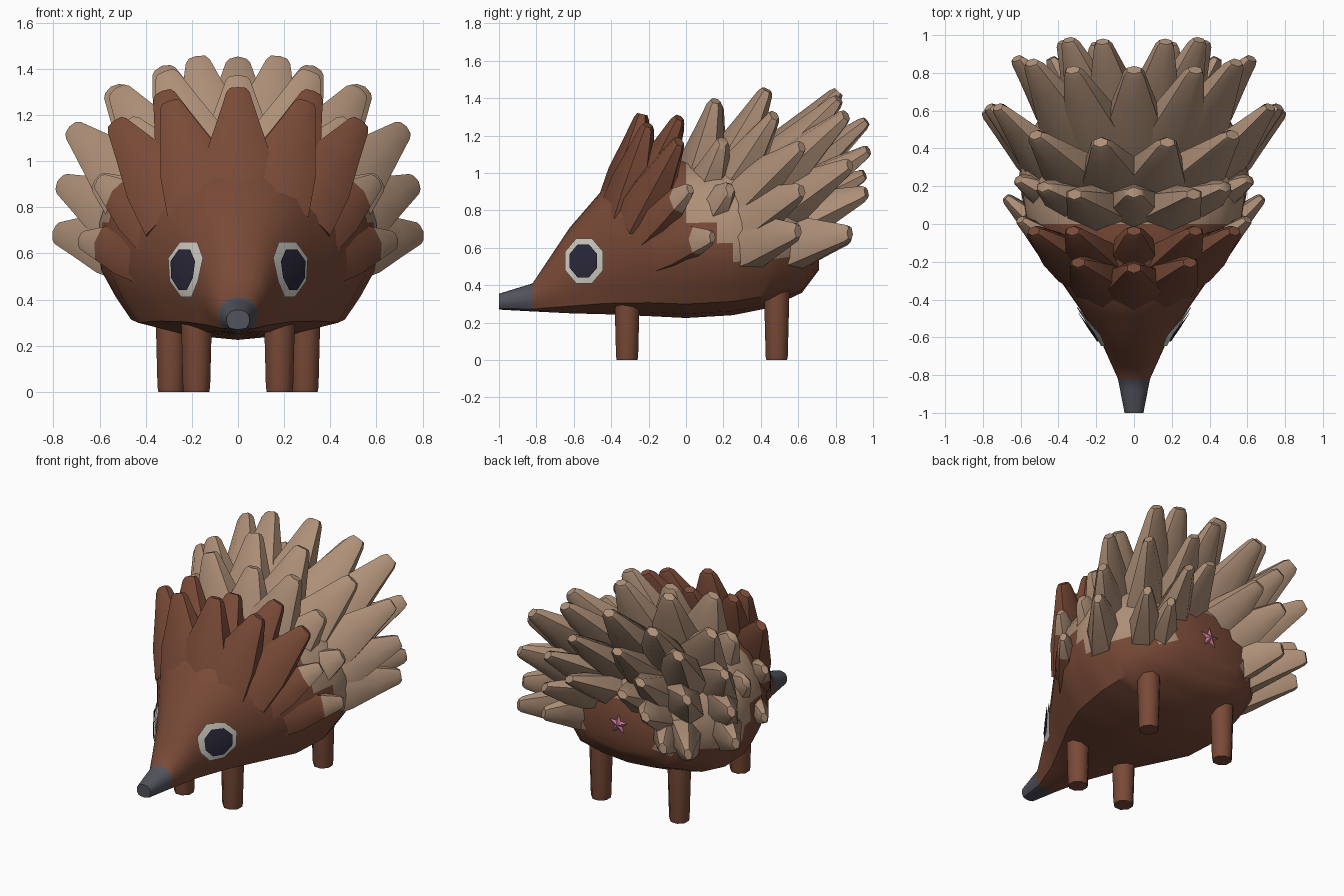
import bpy, bmesh, math
from mathutils import Vector

cube = bpy.data.objects.get("Cube")
if cube:
    bpy.data.objects.remove(cube, do_unlink=True)


def material(name, rgb):
    m = bpy.data.materials.new(name)
    m.use_nodes = True
    m.diffuse_color = (*rgb, 1)
    m.node_tree.nodes["Principled BSDF"].inputs["Base Color"].default_value = (*rgb, 1)
    return m


BROWN = material("brown fur", (0.19, 0.068, 0.038))
TAN = material("tan quills", (0.42, 0.275, 0.185))
GREY = material("grey nose", (0.085, 0.085, 0.11))
WHITE = material("eye white", (0.66, 0.63, 0.57))
DARK = material("eye dark", (0.025, 0.023, 0.045))
PINK = material("pink", (0.55, 0.19, 0.30))


def finish(bm, name, mats, angle=40):
    bmesh.ops.recalc_face_normals(bm, faces=bm.faces)
    me = bpy.data.meshes.new(name)
    bm.to_mesh(me)
    bm.free()
    for m in mats:
        me.materials.append(m)
    me.shade_smooth()
    me.set_sharp_from_angle(angle=math.radians(angle))
    ob = bpy.data.objects.new(name, me)
    bpy.context.collection.objects.link(ob)
    return ob


def bridge(bm, rings, mat=lambda i: 0):
    for i, (a, b) in enumerate(zip(rings, rings[1:])):
        n = len(a)
        for k in range(n):
            f = bm.faces.new((a[k], a[(k + 1) % n], b[(k + 1) % n], b[k]))
            f.material_index = mat(i)


# Body: sections are y, half width, bottom z, top z
SECTIONS = [(-1.0, .05, .27, .355), (-.82, .085, .26, .41), (-.62, .175, .25, .71),
            (-.43, .30, .245, .93), (-.2, .46, .235, 1.08), (0, .57, .225, 1.10),
            (.25, .61, .24, 1.10), (.45, .57, .28, 1.06), (.62, .46, .36, .97),
            (.71, .28, .48, .82)]
# Half outline as fractions of half width and height
PROFILE = [(0, 0), (.4, .025), (.76, .085), (.87, .2), (.97, .33), (1, .45), (.985, .58),
           (.93, .70), (.79, .84), (.53, .94), (.27, .985), (0, 1)]


def section(y):
    for a, b in zip(SECTIONS, SECTIONS[1:]):
        if y <= b[0]:
            t = (y - a[0]) / (b[0] - a[0])
            return [p + (q - p) * t for p, q in zip(a, b)]


def surface_x(y, z):
    _, w, lo, hi = section(y)
    v = (z - lo) / (hi - lo)
    for (u0, v0), (u1, v1) in zip(PROFILE, PROFILE[1:]):
        if v <= v1:
            return w * (u0 + (u1 - u0) * (v - v0) / (v1 - v0))
    return 0


bm = bmesh.new()
rings = []
ys = [a[0] + (b[0] - a[0]) * k / 3 for a, b in zip(SECTIONS, SECTIONS[1:]) for k in range(3)]
outline = PROFILE + [(-u, v) for u, v in PROFILE[-2:0:-1]]
for y in ys + [SECTIONS[-1][0]]:
    _, w, lo, hi = section(y)
    rings.append([bm.verts.new((u * w, y, lo + v * (hi - lo))) for u, v in outline])
bridge(bm, rings)
bm.faces.new(rings[0])
bm.faces.new(rings[-1])
for f in bm.faces:
    c = f.calc_center_median()
    if c.y < -.82:
        f.material_index = 2
    elif c.z > .54 and c.y > max(-.03, .22 - 1.7 * max(0, c.z - .67)):
        rear_patch = c.y > .58 and abs(c.x) < .27 and c.z < .78
        f.material_index = 0 if rear_patch else 1
finish(bm, "body", [BROWN, TAN, GREY])


# Quills: blunt leaf-like spikes, broad at the root, ridged on the outer side
def quill(bm, tip, root, radius, tan_from=9):
    tip, root = Vector(tip), Vector(root)
    base = root.lerp(tip, .45)
    d = (tip - base).normalized()
    out = Vector((tip.x, -.5, tip.z - .5))
    out = (out - d * out.dot(d)).normalized()
    side = d.cross(out)
    rings = []
    for t, r in ((0, 1.0), (.35, .84), (.68, .52), (.93, .29), (.97, .2)):
        c = base.lerp(tip, t)
        rings.append([bm.verts.new(c + radius * r * (out * math.cos(k * math.pi / 3) * .68
                                                     + side * math.sin(k * math.pi / 3)))
                      for k in range(6)])
    bridge(bm, rings, lambda i: int(i >= tan_from))
    bm.faces.new(rings[0])
    bm.faces.new(rings[-1]).material_index = int(tan_from < 9)


def quill_group(name, tips, root, radius, mats, tan_from=9):
    bm = bmesh.new()
    for x, y, z in tips:
        for s in ((1, -1) if x else (1,)):
            quill(bm, (s * x, y, z), (s * root[0], root[1], root[2]), radius, tan_from)
    finish(bm, name, mats, 50)


quill_group("crown_quills",
            [(0, -.23, 1.33), (.30, -.20, 1.27), (0, -.03, 1.28), (.33, -.03, 1.31),
             (.54, -.03, 1.18)], (0, -.43, .42), .20, [BROWN])
quill_group("cheek_quills", [(.61, .03, .92), (.69, .15, .66)],
            (.10, -.38, .54), .16, [BROWN, TAN], 2)
quill_group("top_quills",
            [(0, .83, 1.45), (0, .17, 1.38), (.18, .44, 1.46), (.32, .16, 1.40),
             (.33, .83, 1.41), (.53, .48, 1.32), (.55, .87, 1.32), (.49, .20, 1.18)],
            (0, -.02, .52), .21, [TAN])
quill_group("rear_quills",
            [(.17, .98, 1.29), (.35, .99, 1.13), (.20, .97, 1.0), (.38, .98, .90),
             (.45, .89, .67), (.63, .89, 1.05), (.64, .89, .68)],
            (0, .08, .55), .185, [TAN])
quill_group("side_quills",
            [(.73, .63, 1.15), (.78, .63, .91), (.80, .61, .69), (.62, .24, .92)],
            (.10, -.04, .56), .19, [TAN])


# Eyes: thin discs following the side of the head
def eye_disc(name, side, ry, rz, lift, mat):
    bm = bmesh.new()
    cy, cz, n = -.54, .53, 8

    def point(y, z):
        return bm.verts.new((side * (surface_x(y, z) + lift), y - lift * .5, z))
    rings = []
    for r in (1, .75, .5, .25):
        rings.append([point(cy + math.cos((k + .5) * math.tau / n) * ry * r,
                            cz + math.sin((k + .5) * math.tau / n) * rz * r) for k in range(n)])
    bridge(bm, rings)
    bm.faces.new(rings[-1])
    bm.normal_update()
    ob = finish(bm, name, [mat])
    if ob.data.polygons[-1].normal.x * side < 0:
        ob.data.flip_normals()


for side, label in ((1, "left"), (-1, "right")):
    eye_disc(label + "_eye_white", side, .11, .13, .010, WHITE)
    eye_disc(label + "_eye_pupil", side, .08, .095, .018, DARK)

    # Legs: tapered eight-sided posts
    for part, x, y in (("front", .18, -.315), ("back", .29, .485)):
        bm = bmesh.new()
        rings = []
        for z, r in ((0, .06), (.02, .064), (.38, .074)):
            rings.append([bm.verts.new((side * x + r * math.cos((k + .5) * math.pi / 4),
                                        y + r * math.sin((k + .5) * math.pi / 4), z))
                          for k in range(8)])
        bridge(bm, rings)
        bm.faces.new(rings[0])
        bm.faces.new(rings[-1])
        finish(bm, f"{label}_{part}_leg", [BROWN], 50)

# Small star on the rear
bm = bmesh.new()
star = []
for k in range(10):
    a, r = math.pi / 2 + k * math.pi / 5, (.07, .03)[k % 2]
    star.append(bm.verts.new((r * math.cos(a), .715, .65 + r * math.sin(a))))
front = bm.verts.new((0, .735, .65))
for k in range(10):
    bm.faces.new((star[k], star[(k + 1) % 10], front))
bm.faces.new(star)
finish(bm, "rear_star", [PINK], 20)
